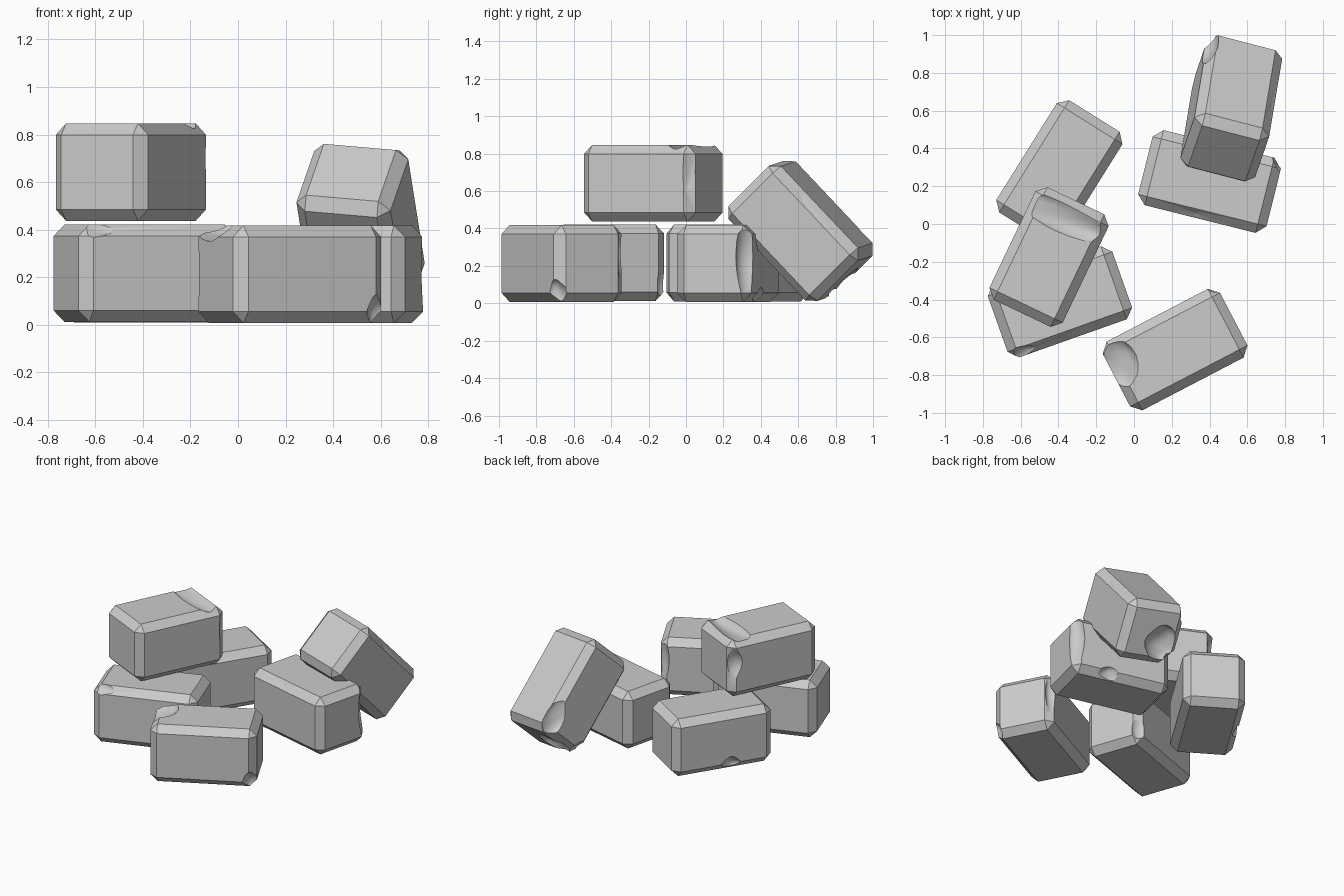
import bpy, bmesh, math
from mathutils import Matrix, Vector

if "Cube" in bpy.data.objects:
    bpy.data.objects.remove(bpy.data.objects["Cube"])

SIZE = (0.70, 0.41, 0.41)


def add_object(name, bm, matrix):
    mesh = bpy.data.meshes.new(name)
    bm.to_mesh(mesh)
    bm.free()
    obj = bpy.data.objects.new(name, mesh)
    bpy.context.collection.objects.link(obj)
    obj.matrix_world = matrix
    return obj


def brick(name, matrix, chips, size=SIZE, chamfer=0.048):
    """Chamfered block with rounded chips; chips = (centre, radii) in block space."""
    bm = bmesh.new()
    bmesh.ops.create_cube(bm, size=1, matrix=Matrix.Diagonal((*size, 1)))
    bmesh.ops.bevel(bm, geom=bm.edges[:], offset=chamfer, segments=1,
                    affect='EDGES', profile=0.5)
    obj = add_object(name, bm, matrix)
    bpy.ops.object.select_all(action='DESELECT')
    obj.select_set(True)
    bpy.context.view_layer.objects.active = obj
    for centre, radii in chips:
        # slightly lumpy ellipsoid cutter
        cb = bmesh.new()
        bmesh.ops.create_icosphere(cb, subdivisions=3, radius=1)
        for v in cb.verts:
            c = v.co
            v.co = c * (1 + 0.08 * math.sin(4 * c.x + 3 * c.y) * math.cos(4 * c.z))
        local = Matrix.Translation(centre) @ Matrix.Diagonal((*radii, 1))
        cutter = add_object("chip_cutter", cb, matrix @ local)
        cutter.hide_render = True
        mod = obj.modifiers.new("chip", 'BOOLEAN')
        mod.operation = 'DIFFERENCE'
        mod.solver = 'EXACT'
        mod.object = cutter
        bpy.ops.object.modifier_apply(modifier=mod.name)
        bpy.data.objects.remove(cutter)
    bpy.ops.object.shade_smooth_by_angle(angle=math.radians(30))
    return obj


def flat(x, y, z, angle):
    return Matrix.Translation((x, y, z)) @ Matrix.Rotation(math.radians(angle), 4, 'Z')


# bricks lying on the ground
brick("back_left_brick", flat(-0.395, 0.275, 0.215, 58), [
    ((-0.05, 0.22, -0.17), (0.07, 0.05, 0.06))])

brick("front_left_brick", flat(-0.392, -0.412, 0.217, 19.5), [
    ((-0.29, -0.21, 0.22), (0.12, 0.06, 0.07)),
    ((0.36, 0.22, -0.12), (0.07, 0.07, 0.14))])

brick("front_brick", flat(0.2175, -0.665, 0.213, 27.5), [
    ((-0.34, 0.08, 0.25), (0.16, 0.16, 0.11)),
    ((-0.27, -0.23, 0.24), (0.14, 0.07, 0.09)),
    ((-0.38, 0.22, 0.00), (0.08, 0.08, 0.20)),
    ((0.01, -0.22, 0.21), (0.06, 0.05, 0.05)),
    ((0.34, -0.21, -0.17), (0.08, 0.06, 0.09)),
    ((0.34, 0.22, 0.06), (0.05, 0.06, 0.20))])

brick("back_right_brick", flat(0.40, 0.225, 0.213, -14), [
    ((0.36, 0.21, 0.04), (0.08, 0.08, 0.24)),
    ((-0.03, -0.22, 0.20), (0.05, 0.05, 0.04)),
    ((0.10, 0.22, -0.20), (0.09, 0.06, 0.07))])

# brick stacked on the left pair
brick("upper_left_brick", flat(-0.45, -0.175, 0.642, 64.5), [
    ((0.22, 0.02, 0.235), (0.09, 0.30, 0.065)),
    ((0.34, -0.24, 0.06), (0.07, 0.07, 0.17)),
    ((0.33, 0.24, 0.05), (0.09, 0.07, 0.14))],
    size=(0.66, 0.43, 0.41))

# brick leaning against the back right one
u = Vector((0.114, 0.682, -0.723)).normalized()
n = Vector((0.237, 0.687, 0.685))
n = (n - n.dot(u) * u).normalized()
w = n.cross(u)
tilt = Matrix((u, w, n)).transposed().to_4x4()
brick("leaning_brick", Matrix.Translation((0.515, 0.612, 0.387)) @ tilt, [
    ((0.27, 0.23, 0.20), (0.18, 0.08, 0.12)),
    ((0.38, 0.08, -0.06), (0.08, 0.12, 0.13)),
    ((0.33, 0.21, -0.20), (0.10, 0.09, 0.09)),
    ((-0.10, -0.23, 0.21), (0.08, 0.06, 0.06))])
